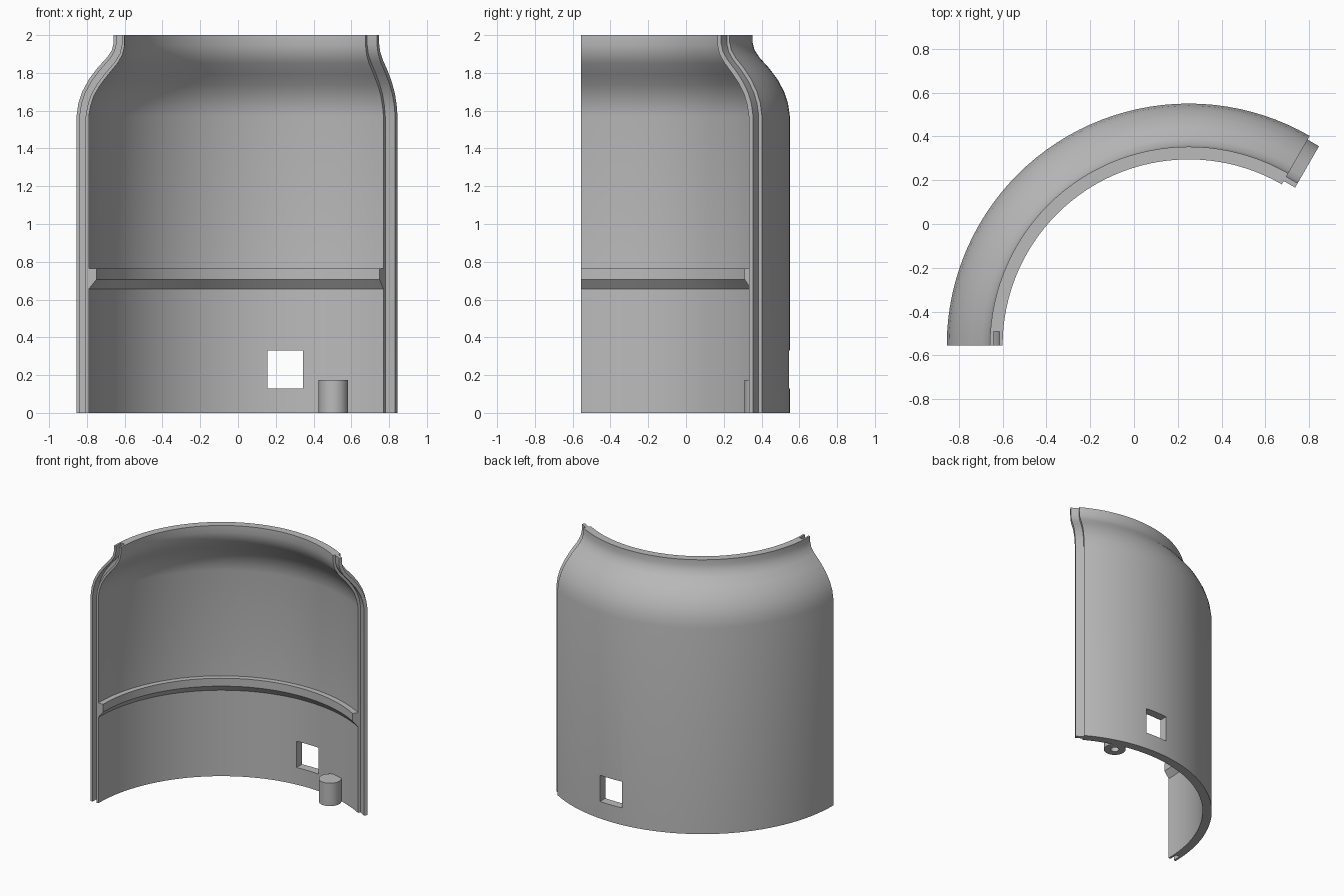
import bpy, bmesh
from math import radians, sin, cos
from mathutils import Vector

cube = bpy.data.objects.get("Cube")
if cube:
    bpy.data.objects.remove(cube, do_unlink=True)

AXIS = Vector((0.25, -0.555, 0))      # centre line of the curved wall
START, END = 60, 180                  # arc covered by the wall, in degrees

grey = bpy.data.materials.new("light_grey")
grey.use_nodes = True
GREY = (0.5, 0.5, 0.5, 1)
grey.diffuse_color = GREY
grey.node_tree.nodes["Principled BSDF"].inputs["Base Color"].default_value = GREY


def loft(name, rings, closed=False):
    """Skin a list of equal closed rings of points."""
    bm = bmesh.new()
    vs = [[bm.verts.new(p) for p in ring] for ring in rings]
    n = len(vs[0])
    for i in range(len(vs) if closed else len(vs) - 1):
        a, b = vs[i], vs[(i + 1) % len(vs)]
        for j in range(n):
            k = (j + 1) % n
            bm.faces.new((a[j], a[k], b[k], b[j]))
    if not closed:
        bm.faces.new(vs[0])
        bm.faces.new(vs[-1])
    bmesh.ops.remove_doubles(bm, verts=bm.verts, dist=1e-5)
    bmesh.ops.recalc_face_normals(bm, faces=bm.faces)
    mesh = bpy.data.meshes.new(name)
    bm.to_mesh(mesh)
    bm.free()
    mesh.materials.append(grey)
    ob = bpy.data.objects.new(name, mesh)
    bpy.context.collection.objects.link(ob)
    return ob


def section(profile, angle, centre=AXIS, shift=0.0):
    """Place an (r, z) profile at an angle, slid sideways along the tangent."""
    a = radians(angle)
    out, side = Vector((cos(a), sin(a), 0)), Vector((-sin(a), cos(a), 0))
    return [centre + out * r + side * shift + Vector((0, 0, z)) for r, z in profile]


def activate(ob):
    bpy.ops.object.select_all(action='DESELECT')
    ob.select_set(True)
    bpy.context.view_layer.objects.active = ob


def cut(ob, cutter):
    cutter.hide_render = True
    mod = ob.modifiers.new("cut", 'BOOLEAN')
    mod.operation, mod.solver, mod.object = 'DIFFERENCE', 'EXACT', cutter
    activate(ob)
    bpy.ops.object.modifier_apply(modifier=mod.name)
    bpy.data.objects.remove(cutter, do_unlink=True)


# Wall profiles, paired point by point from bottom to top
outer = [(1.105, 0), (1.105, 1.57), (1.095, 1.64), (1.075, 1.7), (1.04, 1.765),
         (0.995, 1.825), (0.945, 1.88), (0.918, 1.92), (0.908, 1.96), (0.908, 2)]
inner = [(1.04, 0), (1.04, 1.57), (1.03, 1.625), (1.012, 1.68), (0.98, 1.735),
         (0.938, 1.79), (0.888, 1.85), (0.862, 1.895), (0.85, 1.945), (0.85, 2)]
ledge = [(1.04, 0.765), (1.0, 0.765), (1.0, 0.705), (1.04, 0.655)]


def strip(t0, t1, extra=0.0):
    """A thinner wall profile between two fractions of the wall thickness."""
    def line(t):
        pts = [(a[0] + (b[0] - a[0]) * t, a[1] + (b[1] - a[1]) * t)
               for a, b in zip(outer, inner)]
        pts[0] = (pts[0][0], -extra)
        pts[-1] = (pts[-1][0], 2 + extra)
        return pts
    return line(t0) + line(t1)[::-1]


# Curved wall with the inner ledge built into its profile
wall_profile = outer + inner[:0:-1] + ledge + inner[:1]
STEPS = 40
wall = loft("curved_wall", [section(wall_profile, START + (END - START) * i / STEPS)
                            for i in range(STEPS + 1)])

# Groove along the right edge
groove = strip(0.27, 0.75, 0.02)
cut(wall, loft("groove_cutter", [section(groove, END, shift=s) for s in (-0.065, 0.02)]))

# Square window
cut(wall, loft("window_cutter", [[(x, y, z) for x, z in
    ((0.157, 0.13), (0.343, 0.13), (0.343, 0.33), (0.157, 0.33))] for y in (0.3, 0.7)]))

# Tongue along the left edge
tongue = loft("edge_tongue", [section(strip(0.3, 0.7), START, shift=s) for s in (0, -0.06)])

# Round post with a blind hole underneath
post_profile = [(0.03, 0), (0.078, 0), (0.078, 0.175), (0, 0.175), (0, 0.13), (0.03, 0.13)]
post = loft("screw_post", [section(post_profile, 360 * i / 32, Vector((0.505, 0.388, 0)))
                           for i in range(32)], closed=True)

for ob in (wall, tongue, post):
    activate(ob)
    bpy.ops.object.shade_smooth_by_angle(angle=radians(30))
